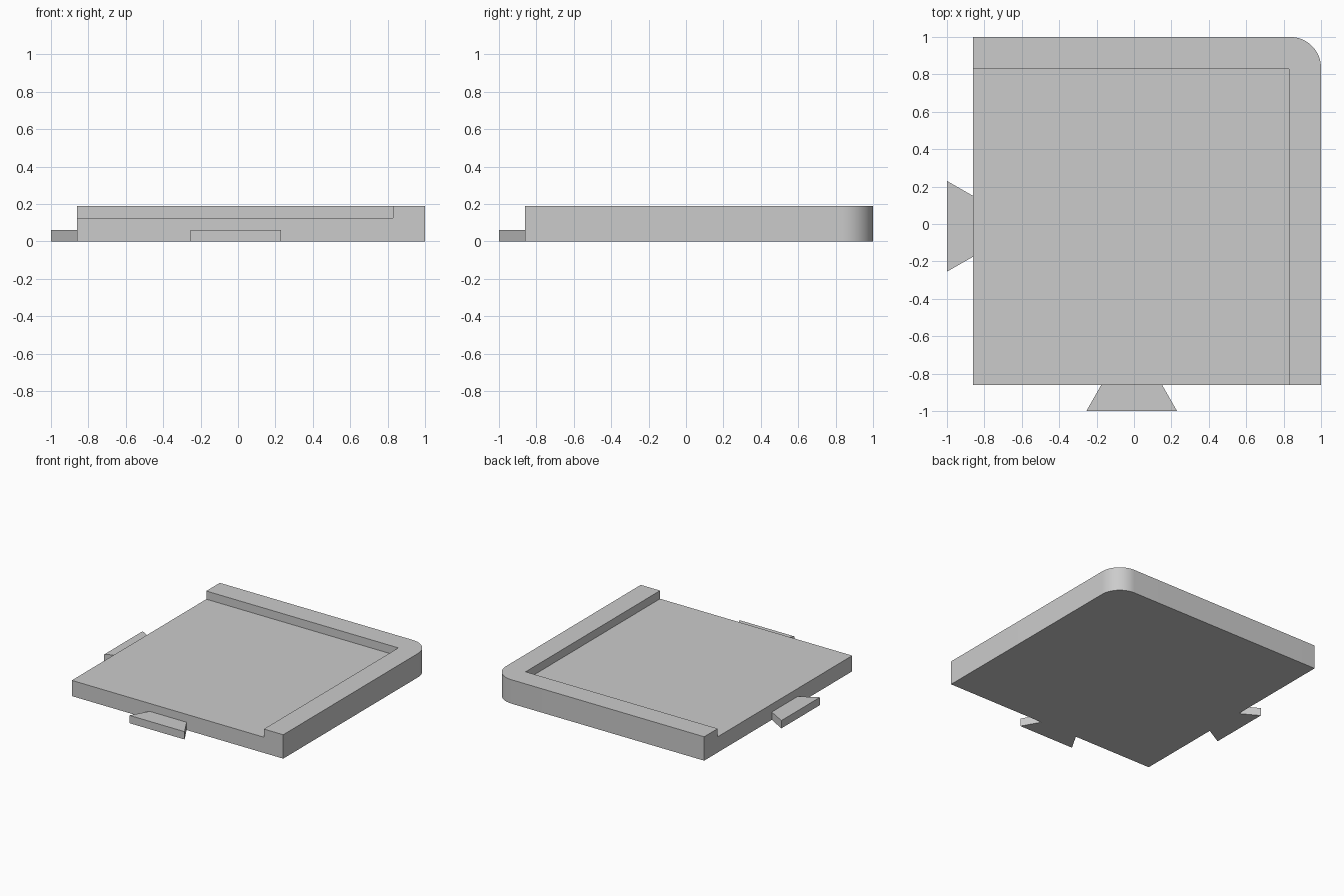
import bpy
import bmesh
from math import pi, sin, cos, radians

cube = bpy.data.objects.get("Cube")
if cube:
    bpy.data.objects.remove(cube, do_unlink=True)

LOW, HIGH, INNER = -0.86, 1.0, 0.83   # plate edges and inside face of the rim
RADIUS, STEPS = 0.165, 16             # rounded outer corner
FLOOR, TOP, TAB = 0.125, 0.19, 0.062  # heights

grey = bpy.data.materials.new("light_grey")
grey.use_nodes = True
colour = (0.6, 0.6, 0.6, 1)
grey.diffuse_color = colour
grey.node_tree.nodes["Principled BSDF"].inputs["Base Color"].default_value = colour


def raise_faces(bm, faces, height, keep):
    """Extrude faces upward and return the new top faces."""
    new = bmesh.ops.extrude_face_region(bm, geom=faces, use_keep_orig=keep)["geom"]
    verts = [g for g in new if isinstance(g, bmesh.types.BMVert)]
    bmesh.ops.translate(bm, vec=(0, 0, height), verts=verts)
    return [g for g in new if isinstance(g, bmesh.types.BMFace)]


def finish(bm, name):
    bmesh.ops.recalc_face_normals(bm, faces=bm.faces)
    mesh = bpy.data.meshes.new(name)
    bm.to_mesh(mesh)
    bm.free()
    mesh.materials.append(grey)
    obj = bpy.data.objects.new(name, mesh)
    bpy.context.collection.objects.link(obj)
    return obj


# Tray: square floor with an L-shaped rim along the left and back edges
bm = bmesh.new()
front, corner, side = [bm.verts.new((x, y, 0)) for x, y in
                       ((INNER, LOW), (INNER, INNER), (LOW, INNER))]
origin = bm.verts.new((LOW, LOW, 0))
centre = HIGH - RADIUS
arc = [(centre + RADIUS * cos(a), centre + RADIUS * sin(a))
       for a in (i * pi / 2 / STEPS for i in range(STEPS + 1))]
outer = [bm.verts.new((x, y, 0)) for x, y in [(HIGH, LOW)] + arc + [(LOW, HIGH)]]
floor_face = bm.faces.new((origin, front, corner, side))
rim_face = bm.faces.new([front] + outer + [side, corner])
tops = raise_faces(bm, [floor_face, rim_face], FLOOR, True)
rim_top = max(tops, key=lambda f: len(f.verts))
raise_faces(bm, [rim_top], TOP - FLOOR, False)
tray = finish(bm, "tray")
bpy.ops.object.select_all(action="DESELECT")
tray.select_set(True)
bpy.context.view_layer.objects.active = tray
bpy.ops.object.shade_smooth_by_angle(angle=radians(30))

# Dovetail tabs on the two open edges
dovetail = [(-0.255, -1.0), (0.23, -1.0), (0.15, LOW), (-0.175, LOW)]
for name, swap in (("front_tab", False), ("right_tab", True)):
    bm = bmesh.new()
    face = bm.faces.new([bm.verts.new((v, u, 0) if swap else (u, v, 0))
                         for u, v in dovetail])
    raise_faces(bm, [face], TAB, True)
    finish(bm, name)
